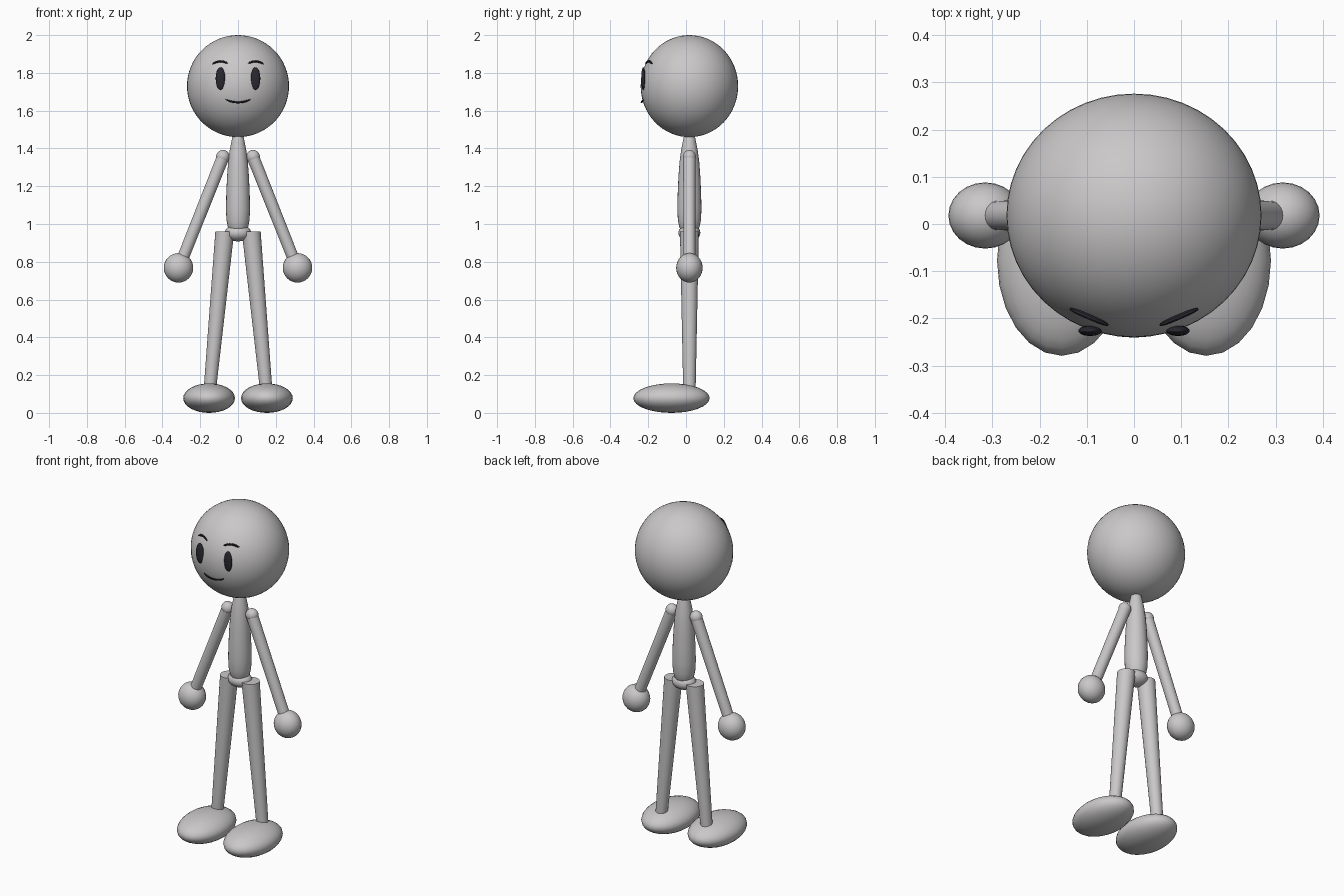
import bpy, bmesh, math
from mathutils import Vector, Matrix

if "Cube" in bpy.data.objects:
    bpy.data.objects.remove(bpy.data.objects["Cube"])

CY = 0.018  # y of the body's centre line


def material(name, rgb):
    m = bpy.data.materials.new(name)
    m.diffuse_color = (*rgb, 1)
    m.use_nodes = True
    m.node_tree.nodes["Principled BSDF"].inputs["Base Color"].default_value = m.diffuse_color
    return m


GREY = material("warm grey", (0.59, 0.575, 0.575))
DARK = material("near black", (0.022, 0.022, 0.03))


def finish(name, bm, mat):
    bmesh.ops.recalc_face_normals(bm, faces=bm.faces)
    me = bpy.data.meshes.new(name)
    bm.to_mesh(me)
    bm.free()
    me.materials.append(mat)
    ob = bpy.data.objects.new(name, me)
    bpy.context.collection.objects.link(ob)
    bpy.ops.object.select_all(action='DESELECT')
    ob.select_set(True)
    bpy.context.view_layer.objects.active = ob
    bpy.ops.object.shade_smooth_by_angle(angle=math.radians(40))
    return ob


def ellipsoid(name, centre, radii, mat=GREY, seg=24, rings=16):
    bm = bmesh.new()
    bmesh.ops.create_uvsphere(bm, u_segments=seg, v_segments=rings, radius=1)
    bm.transform(Matrix.Translation(centre) @ Matrix.Diagonal((*radii, 1)))
    return finish(name, bm, mat)


def loft(name, rings, mat=GREY, seg=24):
    """Skin circles given as (centre, radius, axis) and cap both ends."""
    bm = bmesh.new()
    loops = []
    for centre, r, axis in rings:
        q = Vector((0, 0, 1)).rotation_difference(Vector(axis).normalized())
        loops.append([bm.verts.new(Vector(centre) + q @ Vector(
            (r * math.cos(2 * math.pi * i / seg), r * math.sin(2 * math.pi * i / seg), 0)))
            for i in range(seg)])
    for a, b in zip(loops, loops[1:]):
        for i in range(seg):
            j = (i + 1) % seg
            bm.faces.new((a[i], a[j], b[j], b[i]))
    bm.faces.new(loops[0][::-1])
    bm.faces.new(loops[-1])
    return finish(name, bm, mat)


def stroke(name, points, r):
    """Thin tapered line through the points."""
    pts = [Vector(p) for p in points]
    rings = []
    for i, p in enumerate(pts):
        axis = pts[min(i + 1, len(pts) - 1)] - pts[max(i - 1, 0)]
        t = abs(2 * i / (len(pts) - 1) - 1)
        rings.append((p, r * (1 - 0.55 * t ** 4), axis))
    return loft(name, rings, DARK, 8)


# Head, torso and hips
ellipsoid("head", (0, CY, 1.73), (0.27, 0.258, 0.27), seg=48, rings=32)
profile = [(0.955, 0.03), (0.965, 0.045), (0.985, 0.054), (1.02, 0.061), (1.08, 0.064),
           (1.16, 0.062), (1.25, 0.058), (1.33, 0.052), (1.39, 0.044), (1.44, 0.034),
           (1.47, 0.028), (1.485, 0.016)]
loft("torso", [((0, CY, z), r, (0, 0, 1)) for z, r in profile])
ellipsoid("hips", (0, CY, 0.953), (0.07, 0.058, 0.045))

UP = (0, 0, 1)
for s, side in ((-1, "right"), (1, "left")):
    # Arm with shoulder and hand
    ellipsoid(side + "_shoulder", (s * 0.08, CY, 1.356), (0.036, 0.034, 0.036), seg=20, rings=12)
    a, b = Vector((s * 0.083, CY, 1.345)), Vector((s * 0.3, CY, 0.8))
    loft(side + "_arm", [(a, 0.033, b - a), (b, 0.031, b - a)])
    ellipsoid(side + "_hand", (s * 0.315, CY, 0.768), (0.078, 0.07, 0.078))

    # Leg and foot
    loft(side + "_leg", [((s * 0.153, CY, 0.08), 0.032, UP), ((s * 0.07, CY, 0.96), 0.05, UP)])
    ellipsoid(side + "_foot", (s * 0.153, -0.077, 0.078), (0.137, 0.202, 0.078))

    # Eye and eyebrow
    ellipsoid(side + "_eye", (s * 0.093, -0.226, 1.77), (0.025, 0.011, 0.06), DARK)
    brow = []
    for i in range(9):
        t = i / 8
        brow.append((s * (0.055 + 0.08 * t), -0.214 + 0.034 * t,
                     1.848 + 0.012 * math.sin(math.pi * t) + 0.003 * (1 - t)))
    stroke(side + "_eyebrow", brow, 0.006)

# Mouth
mouth = []
for i in range(13):
    u = i / 6 - 1
    mouth.append((0.066 * u, -0.235 + 0.008 * u * u, 1.644 + 0.015 * u * u))
stroke("mouth", mouth, 0.005)
